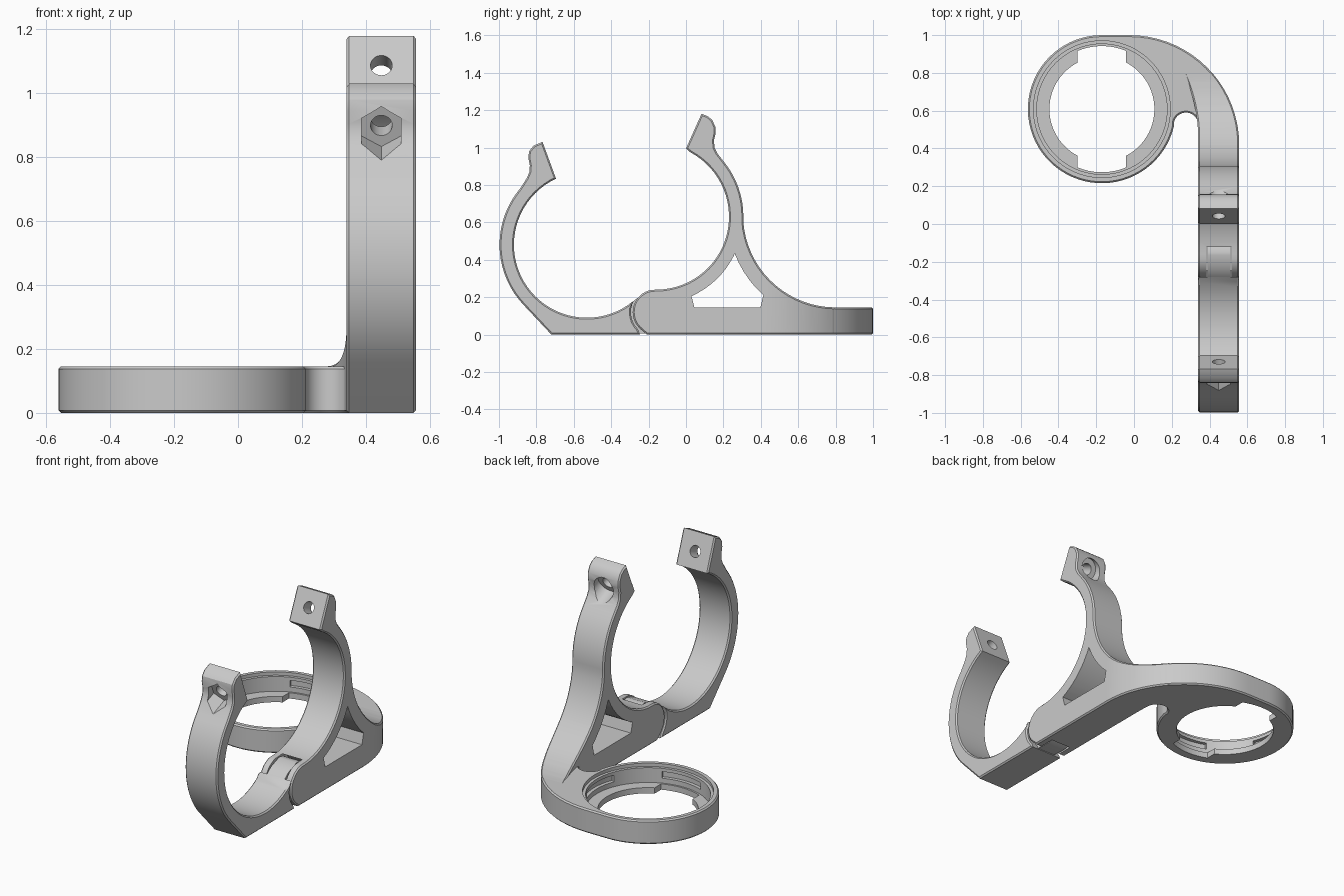
import bpy, bmesh, math
from mathutils import Vector

old = bpy.data.objects.get("Cube")
if old:
    bpy.data.objects.remove(old, do_unlink=True)

grey = bpy.data.materials.new("plain grey")
grey.use_nodes = True
COLOUR = (0.59, 0.59, 0.59, 1)
grey.diffuse_color = COLOUR
grey.node_tree.nodes["Principled BSDF"].inputs["Base Color"].default_value = COLOUR

X0, X1 = 0.34, 0.557          # sides of the clamp
XM = (X0 + X1) / 2
FRONT, REAR = (-0.53, 0.48), (-0.16, 0.63)   # clamp circle centres (y, z)
HINGE, FOOT = (-0.165, 0.12), (0.8, 0.64)
BEND, RING = (-0.025, 0.418), (-0.17, 0.608)   # plan centres (x, y)
R_IN, R_OUT, R_BEND, THICK = 0.39, 0.467, 0.582, 0.145
CHAMFER = 0.008


def arc(c, r, a, b, step=5):
    n = max(2, round(abs(b - a) / step))
    angles = [math.radians(a + (b - a) * i / n) for i in range(n + 1)]
    return [(c[0] + r * math.cos(t), c[1] + r * math.sin(t)) for t in angles]


def inset(pts, d):
    # Move a counter-clockwise outline inwards by d, with mitred corners
    out = []
    for i, p in enumerate(pts):
        a = (p - pts[i - 1]).normalized()
        b = (pts[(i + 1) % len(pts)] - p).normalized()
        na, nb = Vector((-a.y, a.x)), Vector((-b.y, b.x))
        out.append(p + (na + nb) * d / max(0.5, 1 + na.dot(nb)))
    return out


def finish(name, bm):
    mesh = bpy.data.meshes.new(name)
    bm.to_mesh(mesh)
    bm.free()
    mesh.materials.append(grey)
    ob = bpy.data.objects.new(name, mesh)
    bpy.context.collection.objects.link(ob)
    return ob


def prism(name, outline, axis, lo, hi, chamfer=0, shape=None):
    # Outline extruded along x or z, with optional chamfered rims
    pts = [Vector(p) for p in outline]
    if sum(pts[i - 1].cross(p) for i, p in enumerate(pts)) < 0:
        pts.reverse()
    layers = [(lo, pts), (hi, pts)]
    if chamfer:
        small = inset(pts, chamfer)
        layers = [(lo, small), (lo + chamfer, pts), (hi - chamfer, pts), (hi, small)]
    bm = bmesh.new()
    rings = [[bm.verts.new((t, p.x, p.y) if axis == "x" else (p.x, p.y, t)) for p in ring]
             for t, ring in layers]
    bm.faces.new(rings[0][::-1])
    bm.faces.new(rings[-1])
    for low, high in zip(rings, rings[1:]):
        for i in range(len(pts)):
            bm.faces.new((low[i - 1], low[i], high[i], high[i - 1]))
    bm.normal_update()
    if shape:
        shape(bm)
    return finish(name, bm)


def rod(name, start, d, r, sides, length):
    # Cylinder or hexagon starting at a point and running along a direction
    bm = bmesh.new()
    m = d.to_track_quat("Z", "Y").to_matrix().to_4x4()
    m.translation = start + d * length / 2
    bmesh.ops.create_cone(bm, cap_ends=True, segments=sides, radius1=r, radius2=r, depth=length, matrix=m)
    return finish(name, bm)


def complete(ob, cutters):
    # Cut, bake the modifiers and shade
    for c in cutters:
        c.hide_render = True
        mod = ob.modifiers.new("cut", "BOOLEAN")
        mod.operation, mod.solver, mod.object = "DIFFERENCE", "EXACT", c
    dg = bpy.context.evaluated_depsgraph_get()
    mesh = bpy.data.meshes.new_from_object(ob.evaluated_get(dg))
    ob.modifiers.clear()
    ob.data = mesh
    for c in cutters:
        bpy.data.objects.remove(c, do_unlink=True)
    bpy.ops.object.select_all(action="DESELECT")
    ob.select_set(True)
    bpy.context.view_layer.objects.active = ob
    bpy.ops.object.shade_smooth_by_angle(angle=math.radians(30))


def bolt_cutters(face, axis, sides, r):
    # Through hole plus a recess on the outer side of the tab
    d = Vector((0, *axis)).normalized()
    p = Vector((XM, *face))
    return [rod("bolt_hole", p - d * 0.05, d, 0.034, 32, 0.3),
            rod("bolt_recess", p + d * 0.075, d, r, sides, 0.25)]


# Front clamp arm
front_pts = (arc(FRONT, R_IN, 115, 310)
             + arc(HINGE, 0.13, 160, 225, 10)
             + [(-0.245, 0), (-0.72, 0)]
             + arc(FRONT, R_OUT, 224, 140)
             + [(-0.852, 0.835), (-0.837, 0.87), (-0.835, 0.905), (-0.843, 0.945),
                (-0.839, 0.98), (-0.815, 1.01), (-0.767, 1.03)])
front_arm = prism("front_clamp_arm", front_pts, "x", X0, X1, CHAMFER)
complete(front_arm, bolt_cutters((-0.73, 0.927), (-0.93, -0.37), 6, 0.071))

# Hinge tongue fixed to the front arm
tongue_pts = arc(HINGE, 0.118, 90, -90, 8) + [(-0.32, 0.01), (-0.32, 0.13), (-0.28, 0.18), (-0.24, 0.21)]
complete(prism("hinge_tongue", tongue_pts, "x", 0.39, 0.51), [])


# Rear clamp arm, whose foot bends sideways in plan
def bend(bm):
    for k in range(13):
        geom = bm.verts[:] + bm.edges[:] + bm.faces[:]
        bmesh.ops.bisect_plane(bm, geom=geom, dist=0.0005, plane_co=(0, 0.42 + 0.03 * k, 0), plane_no=(0, 1, 0))
    for v in bm.verts:
        y = v.co.y
        if v.co.x > XM and y > BEND[1]:
            v.co.x += BEND[0] + math.sqrt(R_BEND ** 2 - (y - BEND[1]) ** 2) - X1
        elif v.co.x < XM and y > 0.45:
            v.co.x -= 0.057 * ((y - 0.45) / 0.305) ** 2


rear_pts = ([(-0.21, 0), (0.8, 0)]
            + arc(FOOT, 0.495, 270, 184)
            + arc(REAR, R_OUT, 0, 40)
            + [(0.168, 0.968), (0.152, 1.0), (0.15, 1.04), (0.158, 1.075), (0.157, 1.11),
               (0.14, 1.148), (0.115, 1.168), (0.083, 1.18), (0, 0.995)]
            + arc(REAR, R_IN, 62, -90)
            + arc(HINGE, 0.12, 100, 230, 8))
rear_arm = prism("rear_clamp_arm", rear_pts, "x", X0, X1, CHAMFER, bend)
window_pts = (arc(REAR, 0.465, -66, -27)
              + arc(FOOT, 0.578, 201, 228)
              + [(0.398, THICK), (0.045, THICK)])
window = prism("window_cutter", window_pts, "x", 0.2, 0.7)
slot_pts = arc(HINGE, 0.13, 90, -90, 8) + [(-0.4, -0.01), (-0.4, 0.25)]
slot = prism("hinge_slot_cutter", slot_pts, "x", 0.383, 0.517)
complete(rear_arm, [window, slot] + bolt_cutters((0.042, 1.087), (0.91, -0.41), 32, 0.065))

# Ring holder with the flat part of the bend
plate_pts = (arc(BEND, R_BEND, 0, 90)
             + arc(RING, 0.392, 90, 347)
             + arc((0.275, 0.525), 0.065, 170, 0, 12)
             + [(X0, BEND[1])])
ring = prism("ring_holder", plate_pts, "z", 0, THICK, CHAMFER)
bore = prism("bore_cutter", arc(RING, 0.278, 0, 355), "z", -0.1, 0.3)
seat = prism("seat_cutter", arc(RING, 0.345, 0, 355), "z", 0.035, 0.3)
lip = prism("lip_cutter", arc(RING, 0.362, 0, 355), "z", 0.125, 0.3)
notch = prism("notch_cutter", arc(RING, 0.334, 67.5, 112.5) + arc(RING, 0.334, 247.5, 292.5), "z", -0.1, 0.2)
grooves = [prism("groove_cutter", arc(RING, 0.366, a - 22, a + 22) + arc(RING, 0.32, a + 22, a - 22),
                 "z", 0.065, 0.105) for a in (0, 90, 180, 270)]
complete(ring, [bore, seat, lip, notch] + grooves)
